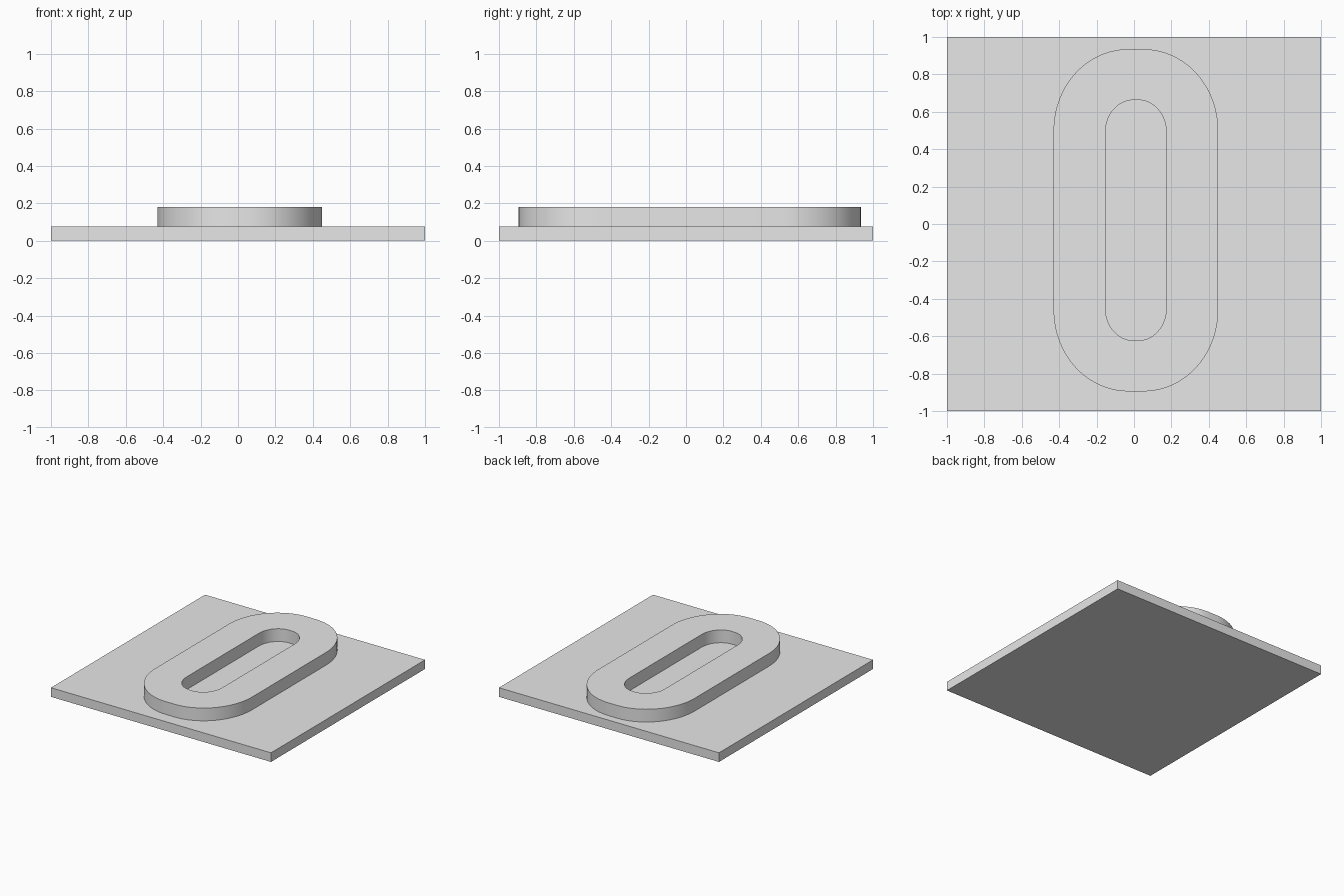
import bpy
import bmesh
from math import sin, cos, pi, radians

default = bpy.data.objects.get("Cube")
if default:
    bpy.data.objects.remove(default, do_unlink=True)

PLATE_TOP = 0.075
RING_TOP = 0.18
CENTRE = (0.01, 0.02)
STEPS = 20  # segments per rounded corner

grey = bpy.data.materials.new("light_grey")
grey.use_nodes = True
grey.diffuse_color = (0.8, 0.8, 0.8, 1)
grey.node_tree.nodes["Principled BSDF"].inputs["Base Color"].default_value = (0.8, 0.8, 0.8, 1)


def make_object(name, bm):
    bmesh.ops.recalc_face_normals(bm, faces=bm.faces)
    mesh = bpy.data.meshes.new(name)
    bm.to_mesh(mesh)
    bm.free()
    mesh.materials.append(grey)
    obj = bpy.data.objects.new(name, mesh)
    bpy.context.collection.objects.link(obj)
    return obj


def rounded_outline(half_x, half_y, flat_x, flat_y):
    """Outline with elliptical corners between the straight runs."""
    points = []
    for corner, (sx, sy) in enumerate([(1, 1), (-1, 1), (-1, -1), (1, -1)]):
        for i in range(STEPS + 1):
            a = (corner + i / STEPS) * pi / 2
            points.append((CENTRE[0] + sx * flat_x + (half_x - flat_x) * cos(a),
                           CENTRE[1] + sy * flat_y + (half_y - flat_y) * sin(a)))
    return points


# Square base plate
bm = bmesh.new()
bmesh.ops.create_cube(bm, size=1)
for v in bm.verts:
    v.co.x *= 2
    v.co.y *= 2
    v.co.z = (v.co.z + 0.5) * PLATE_TOP
make_object("base_plate", bm)

# Raised oblong ring: four matching loops joined into a closed band
bm = bmesh.new()
outer = rounded_outline(0.44, 0.915, 0.04, 0.48)
inner = rounded_outline(0.163, 0.643, 0.012, 0.47)
loops = [[bm.verts.new((x, y, z)) for x, y in outline]
         for outline, z in ((outer, PLATE_TOP), (outer, RING_TOP),
                            (inner, RING_TOP), (inner, PLATE_TOP))]
count = len(outer)
for k in range(4):
    a, b = loops[k], loops[(k + 1) % 4]
    for i in range(count):
        j = (i + 1) % count
        bm.faces.new((a[i], a[j], b[j], b[i]))
ring = make_object("raised_ring", bm)

# Smooth the curved walls while keeping the rims sharp
bpy.ops.object.select_all(action="DESELECT")
ring.select_set(True)
bpy.context.view_layer.objects.active = ring
bpy.ops.object.shade_smooth_by_angle(angle=radians(30))
